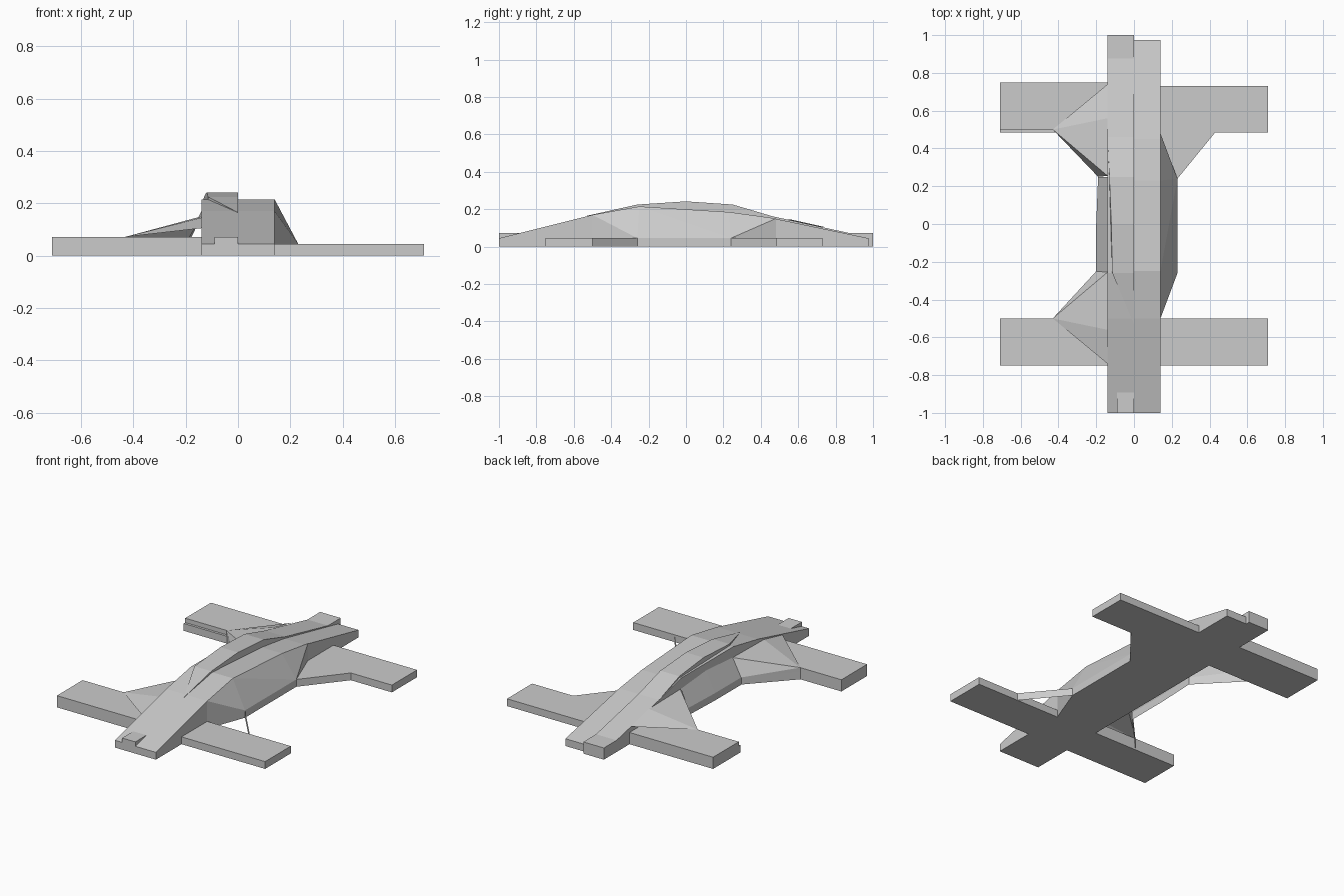
import bpy, bmesh

if "Cube" in bpy.data.objects:
    bpy.data.objects.remove(bpy.data.objects["Cube"])


def make(name, verts, faces):
    me = bpy.data.meshes.new(name)
    me.from_pydata(verts, [], faces)
    bm = bmesh.new()
    bm.from_mesh(me)
    bmesh.ops.recalc_face_normals(bm, faces=bm.faces)
    bm.to_mesh(me)
    bm.free()
    ob = bpy.data.objects.new(name, me)
    bpy.context.collection.objects.link(ob)
    return ob


def prism(name, outline, lo, hi, place):
    """Extrude a closed 2D outline; place(u, v, w) maps it into space."""
    n = len(outline)
    verts = [place(u, v, w) for w in (lo, hi) for u, v in outline]
    faces = [list(range(n)), list(range(n, 2 * n))]
    faces += [[i, (i + 1) % n, (i + 1) % n + n, i + n] for i in range(n)]
    return make(name, verts, faces)


def across(u, v, w):   # side profile (y, z) extruded along x
    return (w, u, v)


def upward(u, v, w):   # plan outline (x, y) extruded along z
    return (u, v, w)


def box(name, x0, x1, y0, y1, z0, z1):
    return prism(name, [(x0, y0), (x1, y0), (x1, y1), (x0, y1)], z0, z1, upward)


def hull(name, pts):
    ob = make(name, pts, [])
    bm = bmesh.new()
    bm.from_mesh(ob.data)
    bmesh.ops.convex_hull(bm, input=bm.verts)
    bm.to_mesh(ob.data)
    bm.free()
    return ob


# Arched body in two halves
prism("body_right", [(-1, 0), (-1, .045), (-.5, .17), (-.25, .215), (.23, .185),
                     (.45, .155), (.975, .045), (.975, 0)], 0, .14, across)
prism("body_left", [(-1, 0), (-1, .045), (-.5, .17), (-.26, .215), (.25, .215),
                    (.45, .165), (1, .045), (1, 0)], -.14, 0, across)

# Raised roof strip on the left half, with a tapered front
roof = [(-.26, .225), (0, .242), (.25, .225), (.47, .16)]
verts = [(0, -.53, .165)] + [(0, y, z) for y, z in roof]
edge_x = [-.115, -.12, -.13, -.14]
verts += [(x, y, z) for x, (y, z) in zip(edge_x, roof)]
verts += [(0, -.25, .19), (-.115, -.26, .205), (0, .25, .18), (-.13, .25, .2)]
hull("roof_strip", verts)

# End nubs
box("front_nub", -.09, 0, -1, -.89, 0, .072)
box("rear_nub", -.14, 0, .84, 1, 0, .072)

# Four flat arms, the left pair thicker
box("arm_front_right", .14, .71, -.75, -.5, 0, .045)
box("arm_rear_right", .14, .71, .485, .73, 0, .045)
box("arm_front_left", -.71, -.14, -.75, -.5, 0, .072)
box("arm_rear_left", -.71, -.14, .5, .75, 0, .072)
box("arm_rear_left_ledge", -.71, -.14, .485, .5, 0, .045)

# Right flank flaring outward to the base
hull("flank_right", [(.14, -.5, .17), (.14, -.25, .215), (.14, .23, .185), (.14, .48, .15),
                     (.14, -.5, 0), (.14, .48, 0),
                     (.23, -.26, .045), (.23, .24, .045), (.23, -.26, 0), (.23, .24, 0)])
prism("gusset_rear_right", [(.14, .24), (.23, .24), (.43, .485), (.14, .485)],
      0, .045, upward)
make("brace_front_right", [(.23, -.26, 0), (.43, -.5, 0), (.43, -.5, .045), (.23, -.26, .045)],
     [(0, 1, 2, 3)])

# Left flank: open shell wall and sloped skirt
rim = [(-.43, -.5), (-.2, -.255), (-.2, 0), (-.19, .25), (-.43, .5)]
make("wall_left", [(x, y, z) for z in (0, .045) for x, y in rim],
     [(i, i + 1, i + 6, i + 5) for i in range(4)])
make("skirt_left", [(x, y, .045) for x, y in rim[1:4]] +
     [(-.14, -.26, .15), (-.14, 0, .17), (-.14, .25, .15)],
     [(0, 1, 4, 3), (1, 2, 5, 4)])

# Sloped fins joining the left arms to the body
for name, s, foot in (("fin_front_left", -1, -.2), ("fin_rear_left", 1, -.19)):
    make(name, [(-.43, s * .5, .072), (-.14, s * .74, .105), (-.14, s * .56, .145),
                (-.14, s * .255, .15), (foot, s * .25, .045), (-.43, s * .5, .045)],
         [(0, 1, 2), (0, 2, 3), (0, 3, 4), (0, 4, 5)])
